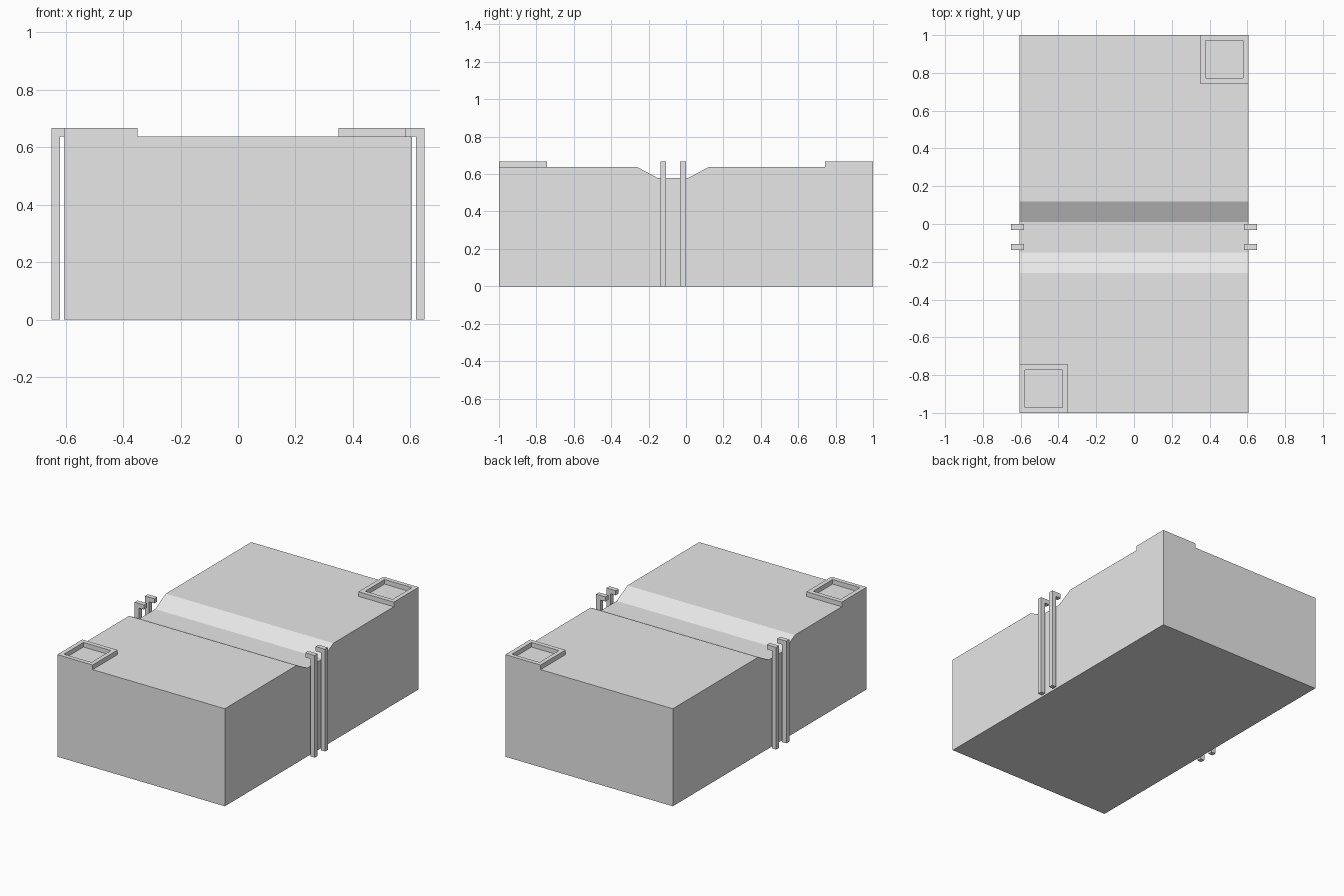
import bpy
import bmesh

cube = bpy.data.objects.get("Cube")
if cube:
    bpy.data.objects.remove(cube, do_unlink=True)

grey = bpy.data.materials.new("plain grey")
grey.use_nodes = True
grey.diffuse_color = (0.8, 0.8, 0.8, 1)
grey.node_tree.nodes["Principled BSDF"].inputs["Base Color"].default_value = (0.8, 0.8, 0.8, 1)

HALF_W = 0.605   # half width of the block
TOP = 0.637      # height of the block
RIM = 0.667      # height of the raised parts


def finish(name, bm):
    bmesh.ops.recalc_face_normals(bm, faces=bm.faces)
    mesh = bpy.data.meshes.new(name)
    bm.to_mesh(mesh)
    bm.free()
    mesh.materials.append(grey)
    obj = bpy.data.objects.new(name, mesh)
    bpy.context.collection.objects.link(obj)
    return obj


def extrude_profile(name, points, direction):
    """Fill a flat outline and extrude it into a closed solid."""
    bm = bmesh.new()
    face = bm.faces.new([bm.verts.new(p) for p in points])
    result = bmesh.ops.extrude_face_region(bm, geom=[face], use_keep_orig=True)
    moved = [v for v in result["geom"] if isinstance(v, bmesh.types.BMVert)]
    bmesh.ops.translate(bm, verts=moved, vec=direction)
    return finish(name, bm)


# Main block with a sloped channel across the top
side = [(-1, 0), (1, 0), (1, TOP), (0.12, TOP), (0.01, 0.578),
        (-0.15, 0.578), (-0.26, TOP), (-1, TOP)]
extrude_profile("main_block", [(-HALF_W, y, z) for y, z in side], (2 * HALF_W, 0, 0))


# Square raised rims on two opposite corners
def corner_rim(name, sign):
    bm = bmesh.new()
    outer = [(0.35, 0.743), (HALF_W, 0.743), (HALF_W, 1), (0.35, 1)]
    inner = [(0.378, 0.772), (0.576, 0.772), (0.576, 0.972), (0.378, 0.972)]
    rings = [[bm.verts.new((sign * x, sign * y, z)) for x, y in loop]
             for loop, z in ((outer, TOP), (outer, RIM), (inner, RIM), (inner, TOP))]
    for k in range(4):
        a, b = rings[k], rings[(k + 1) % 4]
        for i in range(4):
            j = (i + 1) % 4
            bm.faces.new((a[i], a[j], b[j], b[i]))
    return finish(name, bm)


corner_rim("back_left_rim", 1)
corner_rim("front_right_rim", -1)

# Hooked posts standing beside the channel, a pair on each side
hook = [(0.62, 0), (0.65, 0), (0.65, RIM), (0.583, RIM), (0.583, TOP), (0.62, TOP)]
for side_name, sign in (("left", 1), ("right", -1)):
    for pair_name, y in (("front", -0.137), ("back", -0.031)):
        extrude_profile(f"{side_name}_{pair_name}_post",
                        [(sign * x, y, z) for x, z in hook], (0, 0.03, 0))
